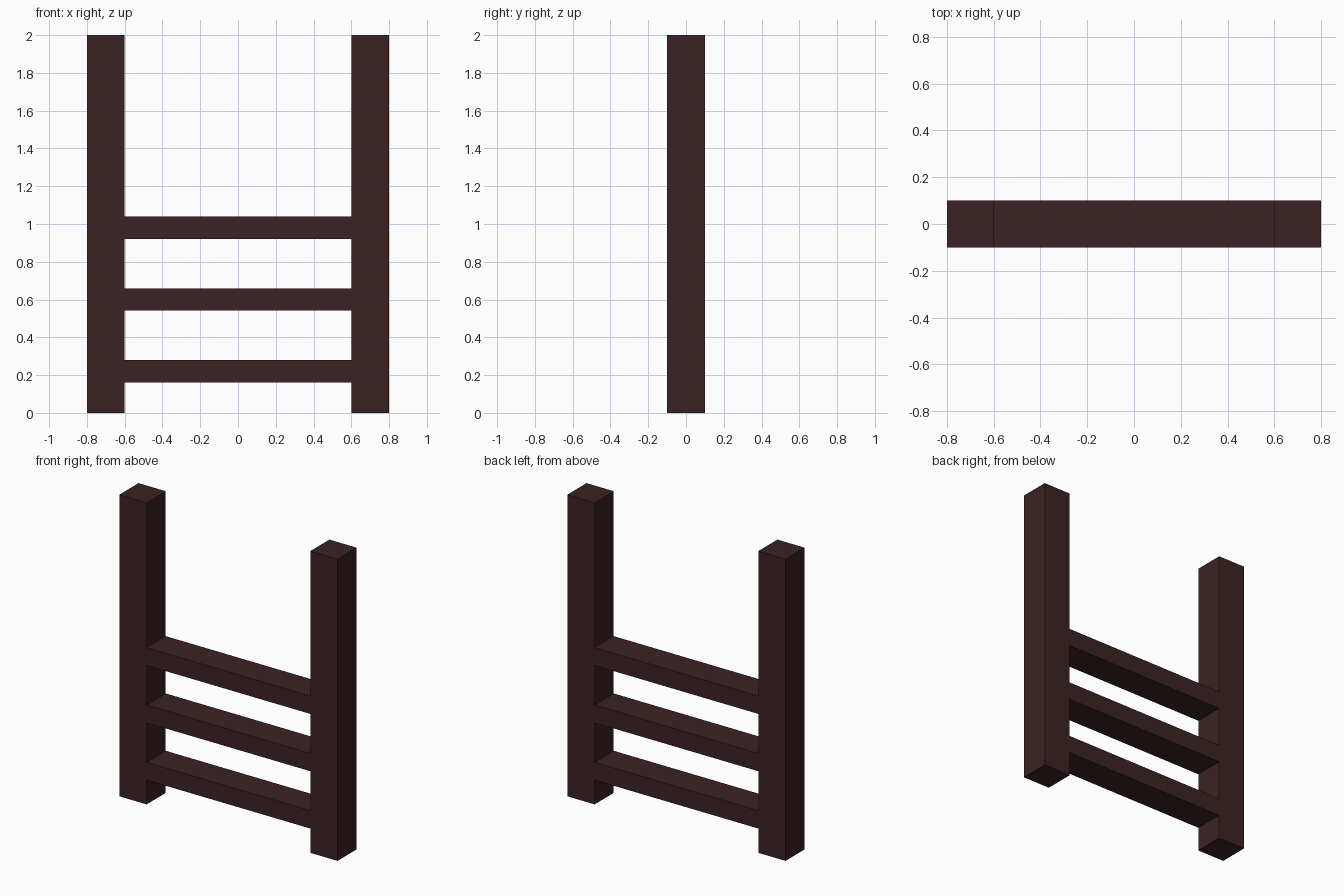
import bpy

if "Cube" in bpy.data.objects:
    bpy.data.objects.remove(bpy.data.objects["Cube"])

wood = bpy.data.materials.new("dark brown wood")
wood.diffuse_color = (0.044, 0.0165, 0.017, 1.0)
wood.use_nodes = True
wood.node_tree.nodes["Principled BSDF"].inputs["Base Color"].default_value = wood.diffuse_color


def box(name, size, centre):
    bpy.ops.mesh.primitive_cube_add(size=1, location=centre)
    ob = bpy.context.object
    ob.name = name
    ob.scale = size
    bpy.ops.object.transform_apply(location=False, rotation=False, scale=True)
    ob.data.materials.append(wood)
    return ob


# Two upright posts
for side, x in (("left", -0.7), ("right", 0.7)):
    box(side + "_post", (0.2, 0.2, 2.0), (x, 0, 1.0))

# Three horizontal rungs, flush with the posts front and back
for i, z in enumerate((0.22, 0.60, 0.98)):
    box(f"rung_{i + 1}", (1.2, 0.2, 0.118), (0, 0, z))
